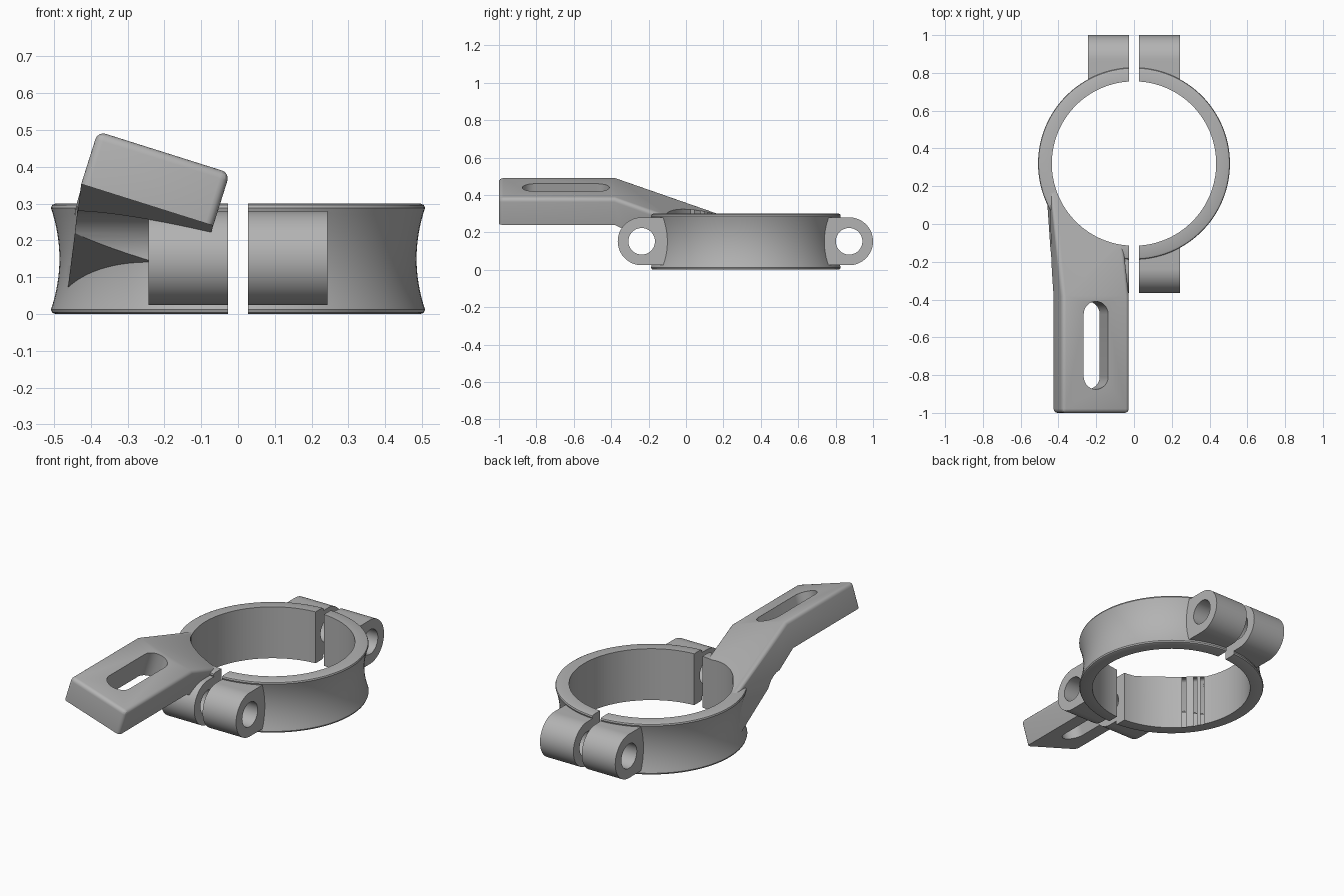
import bpy, bmesh, math
from mathutils import Matrix, Vector

if "Cube" in bpy.data.objects:
    bpy.data.objects.remove(bpy.data.objects["Cube"])

RING_Y, INNER_R, HEIGHT, GAP = 0.32, 0.435, 0.30, 0.027
LUG_Z, LUG_R, LUG_X = 0.152, 0.128, 0.243
FRONT_LUG, BACK_LUG = -0.237, 0.872
TILT = math.radians(17.5)

grey = bpy.data.materials.new("plain_grey")
grey.use_nodes = True
grey.diffuse_color = (0.45, 0.45, 0.45, 1)
grey.node_tree.nodes["Principled BSDF"].inputs["Base Color"].default_value = (0.45, 0.45, 0.45, 1)


def finish(name, bm):
    bmesh.ops.recalc_face_normals(bm, faces=bm.faces)
    mesh = bpy.data.meshes.new(name)
    bm.to_mesh(mesh)
    bm.free()
    mesh.materials.append(grey)
    obj = bpy.data.objects.new(name, mesh)
    bpy.context.collection.objects.link(obj)
    return obj


def prism(name, points, sweep):
    """Sweep a closed outline of 3D points along a vector."""
    bm = bmesh.new()
    face = bm.faces.new([bm.verts.new(p) for p in points])
    new = bmesh.ops.extrude_face_region(bm, geom=[face])["geom"]
    bmesh.ops.translate(bm, vec=sweep, verts=[v for v in new if isinstance(v, bmesh.types.BMVert)])
    return finish(name, bm)


def arc(cx, cy, r, start, end, n):
    angles = [math.radians(start + (end - start) * i / n) for i in range(n + 1)]
    return [(cx + r * math.cos(a), cy + r * math.sin(a)) for a in angles]


def x_cylinder(name, y, r, x0, x1):
    circle = arc(y, LUG_Z, r, 0, 360, 64)[:-1]
    return prism(name, [(x0, a, b) for a, b in circle], (x1 - x0, 0, 0))


def combine(target, other, operation):
    mod = target.modifiers.new("combine", 'BOOLEAN')
    mod.operation, mod.solver, mod.object = operation, 'EXACT', other
    bpy.context.view_layer.objects.active = target
    bpy.ops.object.modifier_apply(modifier=mod.name)
    bpy.data.objects.remove(other)


# Clamp ring with a waisted outer wall and softened rims
def make_ring():
    mid, rim, lip = 0.485, 0.508, 0.012
    outer = []
    for i in range(17):
        t = -1 + i / 8
        outer.append((mid + (rim - mid) * t * t, HEIGHT / 2 + t * (HEIGHT / 2 - lip)))
    profile = [(0.3, 0), (rim - lip, 0), (rim - 0.003, 0.004)] + outer
    profile += [(rim - 0.003, HEIGHT - 0.004), (rim - lip, HEIGHT), (0.3, HEIGHT)]
    bm = bmesh.new()
    verts = [bm.verts.new((r, RING_Y, z)) for r, z in profile]
    edges = [bm.edges.new((a, b)) for a, b in zip(verts, verts[1:] + verts[:1])]
    bmesh.ops.spin(bm, geom=verts + edges, cent=(0, RING_Y, 0), axis=(0, 0, 1),
                   angle=math.tau, steps=128)
    bmesh.ops.remove_doubles(bm, verts=bm.verts, dist=1e-5)
    return finish("clamp_ring_with_arm", bm)


# Bolt lug: round outside, running straight into the ring
def make_lug(y, side):
    start = 90 if side < 0 else -90
    outline = arc(y, LUG_Z, LUG_R, start, start + 180, 32)
    inner = y - side * 0.2
    outline += [(inner, outline[-1][1]), (inner, outline[0][1])]
    return prism("lug", [(-LUG_X, a, b) for a, b in outline], (2 * LUG_X, 0, 0))


# Tilted arm: flat plate, then a thickening neck sloping down to the ring
tilted = Matrix.Translation((-0.224, 0, 0.368)) @ Matrix.Rotation(TILT, 4, 'Y')


def make_arm():
    w, t = 0.188, 0.075
    sections = [(-1.0, t, -t, -w), (-0.38, t, -t, -w), (0.2, t - 0.212, -t - 0.305, -w + 0.055)]
    bm = bmesh.new()
    loops = []
    for y, top, bottom, left in sections:
        corners = [(-w, y, top), (w, y, top), (w, y, bottom), (left, y, bottom)]
        loops.append([bm.verts.new(c) for c in corners])
    for a, b in zip(loops, loops[1:]):
        for i in range(4):
            j = (i + 1) % 4
            bm.faces.new((a[i], a[j], b[j], b[i]))
    bm.faces.new(loops[0])
    bm.faces.new(loops[-1])
    # Round the upper long edges and the free end
    soft = [bm.edges.get((a[i], b[i])) for a, b in zip(loops, loops[1:]) for i in (0, 1)]
    soft += [bm.edges.get((loops[0][i], loops[0][(i + 1) % 4])) for i in (0, 1, 3)]
    bmesh.ops.bevel(bm, geom=soft, offset=0.022, segments=4, profile=0.5, affect='EDGES')
    bm.transform(tilted)
    return finish("arm", bm)


body = make_ring()
lugs = [make_lug(FRONT_LUG, -1), make_lug(BACK_LUG, 1)]
arm = make_arm()

# Bolt head clearance under the neck
combine(arm, x_cylinder("clearance", FRONT_LUG, LUG_R, -0.7, -LUG_X), 'DIFFERENCE')

# Adjustment slot through the plate
slot_r = 0.068
slot = arc(0, -0.41 - slot_r, slot_r, 0, 180, 24) + arc(0, -0.875 + slot_r, slot_r, 180, 360, 24)
combine(arm, prism("slot", [tilted @ Vector((a, b, -0.2)) for a, b in slot],
                   tilted.to_3x3() @ Vector((0, 0, 0.4))), 'DIFFERENCE')

for part in lugs + [arm]:
    combine(body, part, 'UNION')

# Bore, split and bolt holes
bore = arc(0, RING_Y, INNER_R, 0, 360, 128)[:-1]
combine(body, prism("bore", [(a, b, -0.5) for a, b in bore], (0, 0, 1.5)), 'DIFFERENCE')
split = [(-GAP, -1.2, -0.5), (GAP, -1.2, -0.5), (GAP, 1.2, -0.5), (-GAP, 1.2, -0.5)]
combine(body, prism("split", split, (0, 0, 1.5)), 'DIFFERENCE')
for y in (FRONT_LUG, BACK_LUG):
    combine(body, x_cylinder("bolt_hole", y, 0.071, -0.3, 0.3), 'DIFFERENCE')

bpy.ops.object.select_all(action='DESELECT')
body.select_set(True)
bpy.context.view_layer.objects.active = body
bpy.ops.object.shade_smooth_by_angle(angle=math.radians(25))
